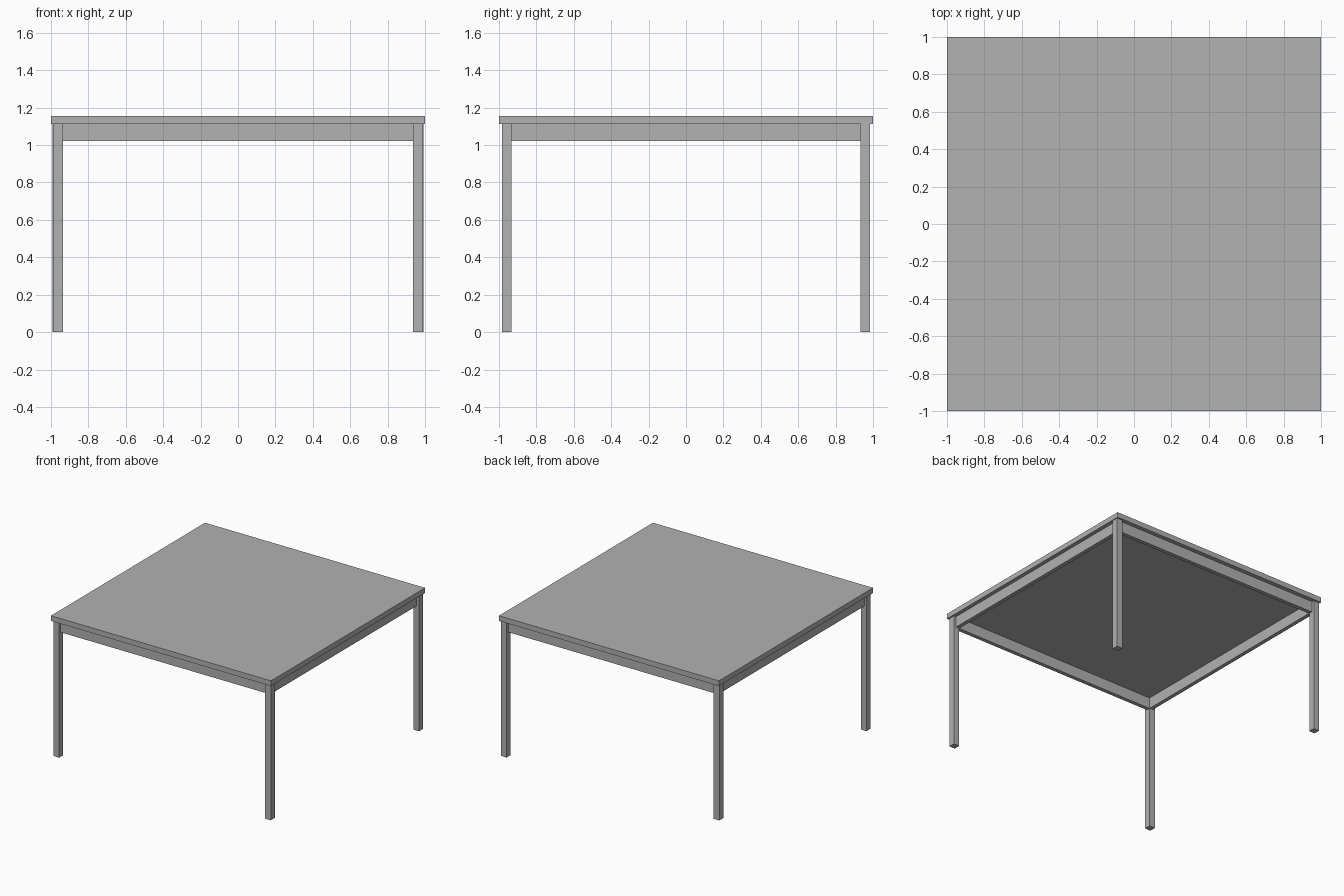
import bpy
import bmesh
from mathutils import Matrix, Vector

cube = bpy.data.objects.get("Cube")
if cube:
    bpy.data.objects.remove(cube, do_unlink=True)

# One plain grey for the whole table
GREY = (0.445, 0.445, 0.445, 1.0)
grey = bpy.data.materials.new("plain grey")
grey.use_nodes = True
grey.diffuse_color = GREY
bsdf = grey.node_tree.nodes["Principled BSDF"]
bsdf.inputs["Base Color"].default_value = GREY
bsdf.inputs["Roughness"].default_value = 0.8

TOP_Z = 1.155       # upper face of the table top
UNDER_Z = 1.112     # lower face of the table top
APRON_Z = 1.022     # lower edge of the aprons
LEG = 0.052         # leg width
LEG_Y = 0.985       # outer face of the legs along y
INSET = 0.02        # apron set back from the leg faces


def box(name, low, high):
    """Add a box between two opposite corners."""
    low, high = Vector(low), Vector(high)
    bm = bmesh.new()
    size = Matrix.Diagonal((*(high - low), 1.0))
    bmesh.ops.create_cube(bm, size=1.0, matrix=size)
    mesh = bpy.data.meshes.new(name)
    bm.to_mesh(mesh)
    bm.free()
    mesh.materials.append(grey)
    obj = bpy.data.objects.new(name, mesh)
    obj.location = (low + high) / 2
    bpy.context.collection.objects.link(obj)
    return obj


def span(side, inner, outer):
    """Order an interval on the negative or positive side."""
    return sorted((side * inner, side * outer))


# Table top
box("table_top", (-1, -1, UNDER_Z), (1, 1, TOP_Z))

# Legs, the back pair standing very slightly wider
for end, side_y, leg_x in (("front", -1, 0.988), ("back", 1, 0.993)):
    for side, side_x in (("right", -1), ("left", 1)):
        x0, x1 = span(side_x, leg_x - LEG, leg_x)
        y0, y1 = span(side_y, LEG_Y - LEG, LEG_Y)
        box(f"{end}_{side}_leg", (x0, y0, 0), (x1, y1, UNDER_Z))

# Aprons between the legs, flush with their inner faces
IN_X, IN_Y = 0.988 - LEG, LEG_Y - LEG
for name, side in (("front", -1), ("back", 1)):
    y0, y1 = span(side, IN_Y, LEG_Y - INSET)
    box(f"{name}_apron", (-IN_X - 0.004, y0, APRON_Z), (IN_X + 0.004, y1, UNDER_Z))
for name, side in (("right", -1), ("left", 1)):
    x0, x1 = span(side, IN_X, 0.988 - INSET)
    box(f"{name}_apron", (x0, -IN_Y, APRON_Z), (x1, IN_Y, UNDER_Z))
